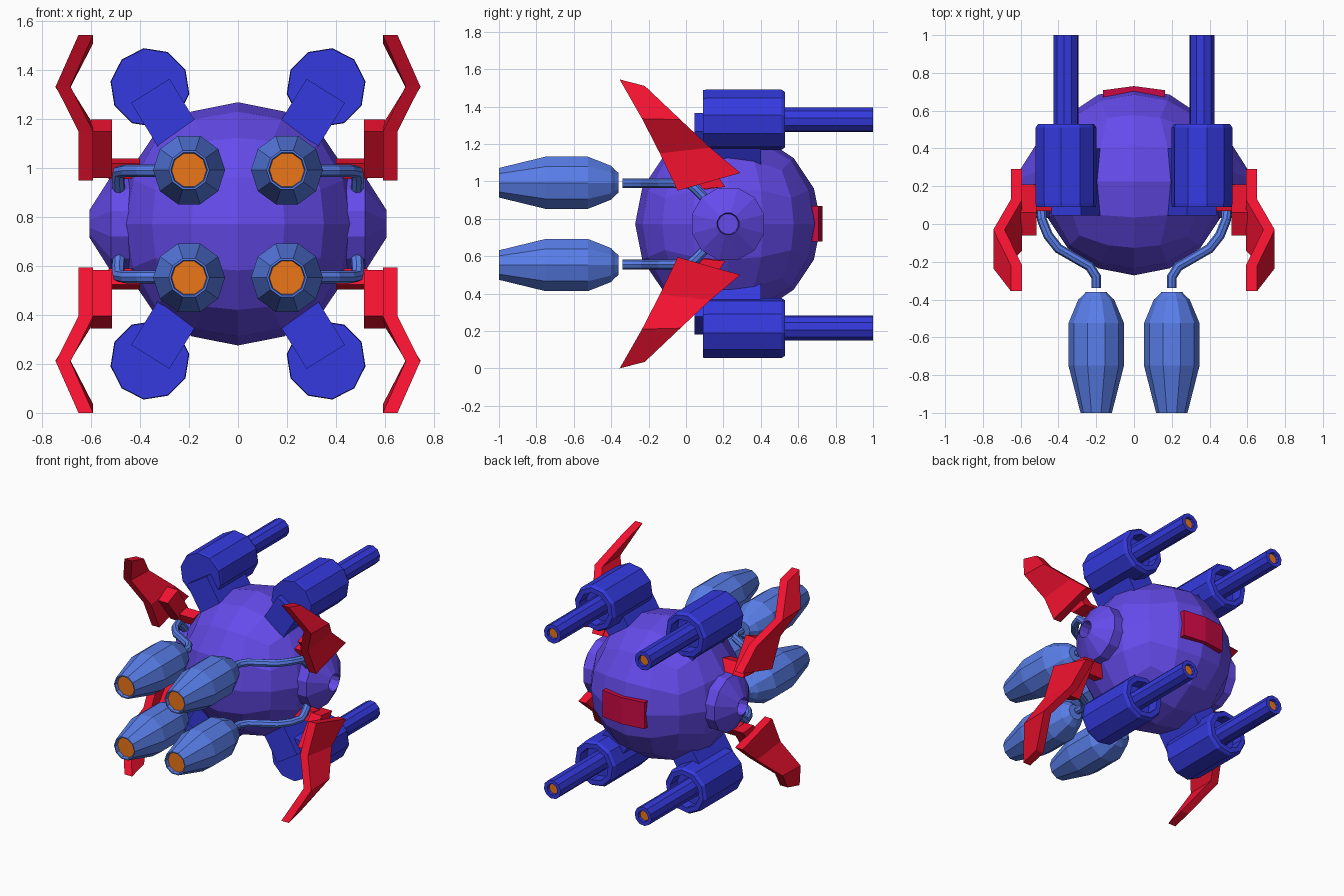
import bpy, bmesh
from math import sin, cos, pi, tan
from mathutils import Vector

if "Cube" in bpy.data.objects:
    bpy.data.objects.remove(bpy.data.objects["Cube"])

ZC, YC, R = 0.7725, 0.225, 0.497      # body centre and radius


def mat(name, col):
    m = bpy.data.materials.new(name)
    m.diffuse_color = (*col, 1)
    m.use_nodes = True
    m.node_tree.nodes["Principled BSDF"].inputs["Base Color"].default_value = m.diffuse_color
    return m


VIOLET = mat("violet", (0.13, 0.07, 0.83))
SKY = mat("sky_blue", (0.10, 0.21, 0.82))
BLUE = mat("deep_blue", (0.035, 0.042, 0.74))
RED = mat("red", (0.90, 0.006, 0.03))
CRIMSON = mat("crimson", (0.60, 0.003, 0.06))
ORANGE = mat("orange", (0.83, 0.18, 0.01))


def finish(name, bm, material):
    bmesh.ops.recalc_face_normals(bm, faces=bm.faces)
    me = bpy.data.meshes.new(name)
    bm.to_mesh(me)
    bm.free()
    me.materials.append(material)
    ob = bpy.data.objects.new(name, me)
    bpy.context.collection.objects.link(ob)
    return ob


def loft(name, sections, material):
    """Skin a list of equal-length point loops and cap both ends."""
    bm = bmesh.new()
    loops = [[bm.verts.new(p) for p in s] for s in sections]
    n = len(loops[0])
    for a, b in zip(loops, loops[1:]):
        for i in range(n):
            j = (i + 1) % n
            bm.faces.new((a[i], a[j], b[j], b[i]))
    bm.faces.new(loops[0])
    bm.faces.new(loops[-1])
    return finish(name, bm, material)


def lathe(name, profile, centre, n, material, axis="y", phase=0.0):
    """Turn (radius, position) pairs around an axis parallel to y or x."""
    u, v = centre
    secs = []
    for r, t in profile:
        ring = []
        for i in range(n):
            a = 2 * pi * i / n + phase
            p, q = u + r * cos(a), v + r * sin(a)
            ring.append((p, t, q) if axis == "y" else (t, p, q))
        secs.append(ring)
    return loft(name, secs, material)


def pipe(name, pts, radius, material):
    cu = bpy.data.curves.new(name, "CURVE")
    cu.dimensions = "3D"
    cu.bevel_depth, cu.bevel_resolution, cu.use_fill_caps = radius, 2, True
    sp = cu.splines.new("POLY")
    sp.points.add(len(pts) - 1)
    for p, c in zip(sp.points, pts):
        p.co = (*c, 1)
    sp.use_smooth = False
    cu.materials.append(material)
    ob = bpy.data.objects.new(name, cu)
    bpy.context.collection.objects.link(ob)
    bpy.ops.object.select_all(action="DESELECT")
    ob.select_set(True)
    bpy.context.view_layer.objects.active = ob
    bpy.ops.object.convert(target="MESH")


# Body: cube grid pushed out to a sphere
bm = bmesh.new()
bmesh.ops.create_cube(bm, size=2)
bmesh.ops.subdivide_edges(bm, edges=bm.edges[:], cuts=3, use_grid_fill=True)
for v in bm.verts:
    d = Vector([tan(c * pi / 4) for c in v.co]).normalized()
    v.co = Vector((0, YC, ZC)) + d * R
finish("body", bm, VIOLET)

# Bent panel on the back of the body
loft("back_panel", [[(x, y - 0.04, ZC - 0.095), (x, y, ZC - 0.095),
                     (x, y, ZC + 0.095), (x, y - 0.04, ZC + 0.095)]
                    for x, y in ((-0.165, 0.708), (0, 0.73), (0.165, 0.708))], CRIMSON)

for sx, side in ((-1, "left"), (1, "right")):
    # Side hub with a small socket
    lathe(f"{side}_hub", [(0.2, sx * 0.40), (0.2, sx * 0.52), (0.06, sx * 0.606),
                          (0.055, sx * 0.54)], (YC, ZC), 12, VIOLET, axis="x", phase=pi / 12)

    for sz, level in ((-1, "lower"), (1, "upper")):
        tag = f"{level}_{side}"

        def P(x, y, z):
            """Mirror a point given for the upper right quarter."""
            return (sx * x, y, ZC + sz * (z - ZC))

        # Front pod with glowing nozzle
        c = (sx * 0.2, ZC + sz * 0.22)
        lathe(f"{tag}_pod", [(0.055, -0.36), (0.072, -0.38), (0.095, -0.40), (0.147, -0.525),
                             (0.147, -0.75), (0.083, -1.0), (0.075, -1.0), (0.07, -0.97)],
              c, 10, SKY)
        lathe(f"{tag}_pod_glow", [(0.071, -0.976), (0.071, -0.96)], c, 10, ORANGE)

        # Pipe from pod to hub
        pipe(f"{tag}_pipe", [P(0.2, -0.34, 0.99), P(0.2, -0.28, 0.99), P(0.235, -0.225, 0.99),
                             P(0.40, -0.13, 0.99), P(0.455, -0.06, 0.99), P(0.487, 0.02, 0.985),
                             P(0.49, 0.05, 0.96), P(0.485, 0.12, 0.89)], 0.026, SKY)

        # Rear gun: housing with recessed back, barrel and muzzle
        c = (sx * 0.36, ZC + sz * 0.557)
        ph = sx * sz * pi / 4
        lathe(f"{tag}_gun_housing", [(0.16, 0.09), (0.163, 0.11), (0.163, 0.51), (0.15, 0.53),
                                     (0.115, 0.53), (0.115, 0.45)], c, 10, BLUE, phase=ph)
        lathe(f"{tag}_gun_barrel", [(0.067, 0.44), (0.067, 1.0), (0.04, 1.0), (0.035, 0.975)],
              c, 10, BLUE, phase=ph)
        lathe(f"{tag}_gun_muzzle", [(0.036, 0.97), (0.036, 0.982)], c, 10, ORANGE, phase=ph)

        # Strut between body and gun
        quad = [(0.28, 1.365), (0.437, 1.267), (0.27, 0.995), (0.113, 1.093)]
        loft(f"{tag}_gun_strut", [[P(x, y, z) for x, z in quad] for y in (0.045, 0.40)], BLUE)

        # Folded fin: rows of inner x, front edge (y, z), rear edge (y, z)
        rows = [(0.592, -0.355, 1.545, -0.22, 1.51), (0.685, -0.235, 1.335, -0.03, 1.33),
                (0.592, -0.14, 1.15, 0.13, 1.18), (0.592, -0.045, 0.95, 0.29, 1.045)]
        loft(f"{tag}_fin", [[P(x, y0, z0), P(x + 0.06, y0, z0), P(x + 0.06, y1, z1),
                             P(x, y1, z1)] for x, y0, z0, y1, z1 in rows], RED)

        # Fin bracket and its arm into the body
        quad = [(-0.06, 1.15), (0.06, 1.2), (0.21, 0.97), (0.09, 0.96)]
        loft(f"{tag}_fin_bracket", [[P(x, y, z) for y, z in quad] for x in (0.515, 0.60)], RED)
        quad = [(0.07, 1.02), (0.15, 1.04), (0.2, 0.97), (0.1, 0.955)]
        loft(f"{tag}_fin_arm", [[P(x, y, z) for y, z in quad] for x in (0.40, 0.53)], RED)
